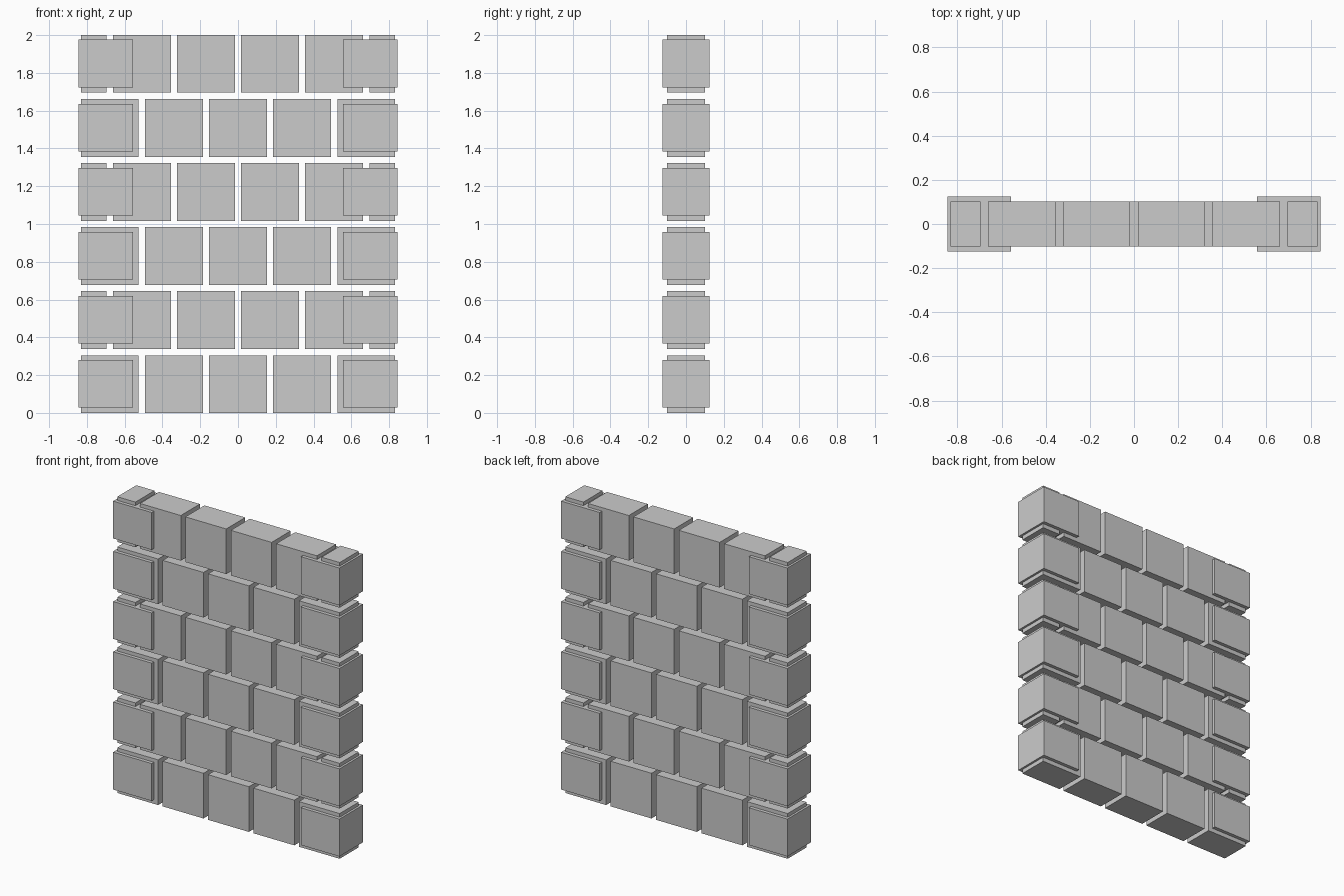
import bpy

if "Cube" in bpy.data.objects:
    bpy.data.objects.remove(bpy.data.objects["Cube"])

ROWS = 6
PITCH = 0.339          # spacing of stones and courses
SIZE = 0.305           # stone width and height
DEPTH = 0.203
END = 2 * PITCH + SIZE / 2   # outer end of the wall


def block(name, x0, x1, depth, zc, height):
    bpy.ops.mesh.primitive_cube_add(size=1, location=((x0 + x1) / 2, 0, zc))
    ob = bpy.context.object
    ob.name = name
    ob.scale = (x1 - x0, depth, height)
    bpy.ops.object.transform_apply(location=False, rotation=False, scale=True)
    return ob


for row in range(ROWS):
    zc = SIZE / 2 + row * PITCH

    # Running bond: five full stones, or four full stones with half stones at the ends
    if row % 2 == 0:
        centres = [(i - 2) * PITCH for i in range(5)]
    else:
        centres = [(i - 1.5) * PITCH for i in range(4)]
        inner = 1.5 * PITCH + SIZE / 2 + (PITCH - SIZE)
        block("half_stone_left", -END, -inner, DEPTH, zc, SIZE)
        block("half_stone_right", inner, END, DEPTH, zc, SIZE)
    for c in centres:
        block("wall_stone", c - SIZE / 2, c + SIZE / 2, DEPTH, zc, SIZE)

    # Thicker corner stones wrapping both ends of the course
    block("corner_stone_left", -0.845, -0.557, 0.25, zc + 0.002, 0.252)
    block("corner_stone_right", 0.557, 0.845, 0.25, zc + 0.002, 0.252)
